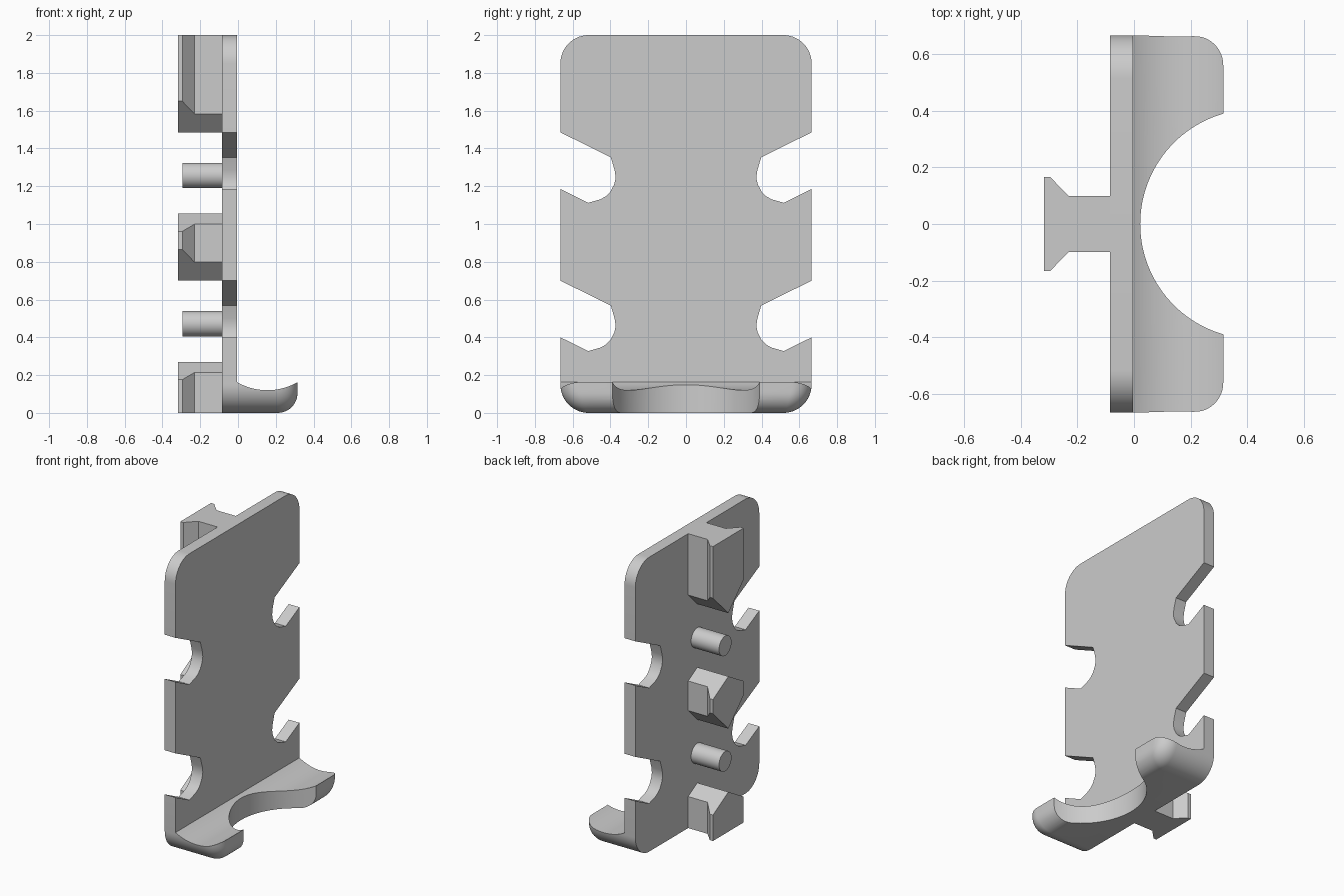
import bpy
import bmesh
from math import sin, cos, pi, sqrt
from mathutils import Matrix

if "Cube" in bpy.data.objects:
    bpy.data.objects.remove(bpy.data.objects["Cube"])

grey = bpy.data.materials.new("plain_grey")
grey.use_nodes = True
grey.diffuse_color = (0.6, 0.6, 0.6, 1)
grey.node_tree.nodes["Principled BSDF"].inputs["Base Color"].default_value = grey.diffuse_color

PLATE_BACK, PLATE_FRONT = -0.085, -0.004
HALF_WIDTH, HEIGHT, CORNER = 0.665, 2.0, 0.15


def finish(name, bm):
    """Turn a bmesh into a grey object with clean normals."""
    bmesh.ops.recalc_face_normals(bm, faces=bm.faces)
    mesh = bpy.data.meshes.new(name)
    bm.to_mesh(mesh)
    bm.free()
    mesh.materials.append(grey)
    obj = bpy.data.objects.new(name, mesh)
    bpy.context.collection.objects.link(obj)
    return obj


def activate(obj):
    bpy.ops.object.select_all(action='DESELECT')
    obj.select_set(True)
    bpy.context.view_layer.objects.active = obj


def smooth(obj):
    activate(obj)
    bpy.ops.object.shade_smooth_by_angle(angle=pi / 7)


def loft(rings, closed=True):
    """Skin equal-length rings and cap both ends."""
    bm = bmesh.new()
    rows = [[bm.verts.new(p) for p in ring] for ring in rings]
    n = len(rows[0])
    for a, b in zip(rows, rows[1:]):
        for i in range(n if closed else n - 1):
            j = (i + 1) % n
            bm.faces.new((a[i], a[j], b[j], b[i]))
    bm.faces.new(rows[0])
    bm.faces.new(rows[-1])
    return bm


def arc(cx, cy, r, start, end, steps=14):
    return [(cx + r * cos(start + (end - start) * i / steps),
             cy + r * sin(start + (end - start) * i / steps)) for i in range(steps + 1)]


def cylinder(name, radius, depth, axis, centre, sides):
    bm = bmesh.new()
    turn = {'X': Matrix.Rotation(pi / 2, 4, 'Y'), 'Y': Matrix.Rotation(pi / 2, 4, 'X'),
            'Z': Matrix()}[axis]
    bmesh.ops.create_cone(bm, cap_ends=True, segments=sides, radius1=radius, radius2=radius,
                          depth=depth, matrix=Matrix.Translation(centre) @ turn)
    return finish(name, bm)


# Back plate: rounded corners and two hooked notches on each side
notch = [(0.665, 0.40), (0.518, 0.327), (0.455, 0.345), (0.425, 0.361), (0.40, 0.386),
         (0.38, 0.425), (0.372, 0.46), (0.378, 0.50), (0.398, 0.568), (0.665, 0.70)]
inner = HALF_WIDTH - CORNER
side = arc(inner, CORNER, CORNER, -pi / 2, 0)
for lift in (0, 0.785):
    side += [(y, z + lift) for y, z in notch]
side += arc(inner, HEIGHT - CORNER, CORNER, 0, pi / 2)
outline = side + [(-y, z) for y, z in reversed(side)]
smooth(finish("back_plate", loft([[(x, y, z) for y, z in outline]
                                  for x in (PLATE_BACK, PLATE_FRONT)])))

# Dovetail rails with pitched ends, half modelled and mirrored
rail = [(PLATE_BACK, 0), (PLATE_BACK, 0.098), (-0.23, 0.098),
        (-0.295, 0.165), (-0.318, 0.165), (-0.318, 0)]
for name, low, low_pitch, high, high_pitch in (("lower_rail", 0, 0, 0.27, 0.57),
                                               ("middle_rail", 0.70, 1, 1.055, 0.57),
                                               ("upper_rail", 1.485, 1, HEIGHT, 0)):
    obj = finish(name, loft([[(x, y, low + low_pitch * y) for x, y in rail],
                             [(x, y, high - high_pitch * y) for x, y in rail]], closed=False))
    mirror = obj.modifiers.new("mirror", 'MIRROR')
    mirror.use_axis = (False, True, False)

# Round pegs between the rails
for name, z in (("lower_peg", 0.472), ("upper_peg", 1.257)):
    smooth(cylinder(name, 0.067, 0.21, 'X', (-0.19, 0, z), 40))


# Front lip: rounded underside, dished top and a round cut-out
def inset(z, r):
    return r - sqrt(max(r * r - (r - z) ** 2, 0)) if z < r else 0


FRONT, FILLET = 0.315, 0.105
levels = [CORNER * (1 - cos(pi / 2 * i / 14)) for i in range(15)] + [0.18]
rings = []
for z in levels:
    front = FRONT - inset(z, FILLET)
    half = HALF_WIDTH - inset(z, CORNER)
    r = max(FILLET - inset(z, FILLET), 0.004)
    corner = arc(front - r, half - r, r, 0, pi / 2, 12)
    plan = corner + [(PLATE_FRONT, half), (PLATE_FRONT, -half)]
    plan += [(x, -y) for x, y in reversed(corner)]
    rings.append([(x, y, z) for x, y in plan])
lip = finish("front_lip", loft(rings))

cutters = [cylinder("dish_cutter", 0.32, 2, 'Y', (0.155, 0, 0.44), 160),
           cylinder("round_cutter", 0.405, 1, 'Z', (0.427, 0, 0), 128)]
activate(lip)
for cutter in cutters:
    cutter.hide_render = True
    cut = lip.modifiers.new(cutter.name, 'BOOLEAN')
    cut.operation = 'DIFFERENCE'
    cut.solver = 'EXACT'
    cut.object = cutter
    bpy.ops.object.modifier_apply(modifier=cut.name)
for cutter in cutters:
    bpy.data.objects.remove(cutter)
smooth(lip)
